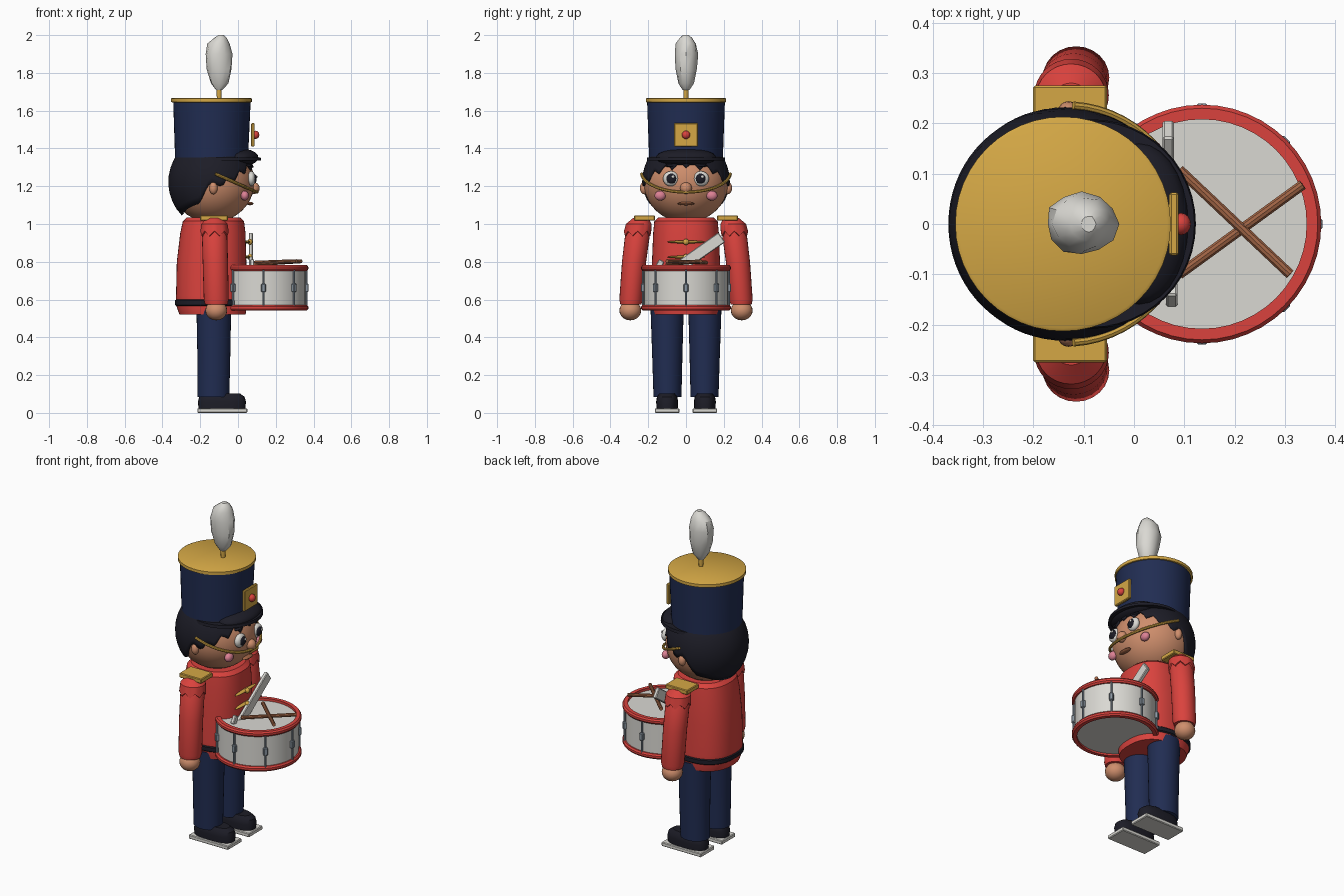
import bpy, bmesh, math, random
from mathutils import Vector

if "Cube" in bpy.data.objects:
    bpy.data.objects.remove(bpy.data.objects["Cube"])
random.seed(4)

def mat(name, r, g, b):
    m = bpy.data.materials.new(name)
    m.diffuse_color = (r, g, b, 1)
    m.use_nodes = True
    m.node_tree.nodes["Principled BSDF"].inputs["Base Color"].default_value = m.diffuse_color
    return m

RED = mat("red", .70, .055, .047)
NAVY = mat("navy", .015, .026, .085)
GOLD = mat("gold", .66, .39, .06)
WHITE = mat("off_white", .70, .69, .65)
SKIN = mat("skin", .62, .27, .15)
DARK = mat("near_black", .012, .012, .02)
STEEL = mat("steel", .25, .30, .35)
WOOD = mat("wood", .36, .13, .06)
PINK = mat("pink", .72, .22, .30)

def finish(name, bm, m):
    bmesh.ops.recalc_face_normals(bm, faces=bm.faces)
    me = bpy.data.meshes.new(name)
    bm.to_mesh(me)
    bm.free()
    me.materials.append(m)
    ob = bpy.data.objects.new(name, me)
    bpy.context.collection.objects.link(ob)
    return ob

def loft(name, secs, m, n=32, p=2.0, wave=0, jitter=0):
    """Stacked superellipse sections (cx, cy, z, rx, ry), capped at both ends."""
    bm = bmesh.new()
    rings = []
    for k, (cx, cy, z, rx, ry) in enumerate(secs):
        ring = []
        for i in range(n):
            a = 2 * math.pi * i / n
            c, s = math.cos(a), math.sin(a)
            x = math.copysign(abs(c) ** (2 / p), c)
            y = math.copysign(abs(s) ** (2 / p), s)
            j = 1 + random.uniform(-jitter, jitter)
            dz = wave * math.cos(8 * a) if k < 2 else 0
            ring.append(bm.verts.new((cx + rx * x * j, cy + ry * y * j, z + dz)))
        rings.append(ring)
    for a, b in zip(rings, rings[1:]):
        for i in range(n):
            bm.faces.new((a[i], a[(i + 1) % n], b[(i + 1) % n], b[i]))
    bm.faces.new(rings[0])
    bm.faces.new(rings[-1])
    return finish(name, bm, m)

def ball(name, loc, size, m, n=20):
    bm = bmesh.new()
    bmesh.ops.create_uvsphere(bm, u_segments=n, v_segments=max(8, n // 2), radius=1)
    for v in bm.verts:
        v.co = Vector([v.co[i] * size[i] for i in range(3)])
    ob = finish(name, bm, m)
    ob.location = loc
    return ob

def box(name, loc, size, m, rx=0, bevel=.004):
    bm = bmesh.new()
    bmesh.ops.create_cube(bm, size=1)
    for v in bm.verts:
        v.co = Vector([v.co[i] * size[i] for i in range(3)])
    bmesh.ops.bevel(bm, geom=bm.edges[:], offset=bevel, segments=1, affect='EDGES')
    ob = finish(name, bm, m)
    ob.location = loc
    ob.rotation_euler.x = rx
    return ob

def rod(name, a, b, r, m, n=10):
    a, b = Vector(a), Vector(b)
    bm = bmesh.new()
    bmesh.ops.create_cone(bm, cap_ends=True, segments=n, radius1=r, radius2=r, depth=(b - a).length)
    ob = finish(name, bm, m)
    ob.location = (a + b) / 2
    ob.rotation_mode = 'QUATERNION'
    ob.rotation_quaternion = (b - a).to_track_quat('Z', 'Y')
    return ob

# Legs, shoes, arms, hands and epaulettes, one per side
for s, side in ((1, "left"), (-1, "right")):
    box(side + "_sole", (-.083, s * .1, .012), (.265, .13, .024), WHITE)
    loft(side + "_shoe", [(-.085, s * .1, z, rx, ry) for z, rx, ry in
         ((.02, .124, .056), (.06, .127, .058), (.085, .12, .054), (.103, .095, .04))], DARK, p=2.6)
    loft(side + "_leg", [(-.13, s * .098, .085, .084, .074), (-.128, s * .099, .3, .087, .08),
                         (-.128, s * .1, .56, .092, .088)], NAVY)
    loft(side + "_arm", [(-.115, s * .292, .575, .06, .056), (-.115, s * .291, .6, .066, .062),
                         (-.12, s * .275, .8, .067, .064), (-.125, s * .252, .98, .067, .066),
                         (-.125, s * .24, 1.025, .045, .045)], RED, 24)
    loft(side + "_shoulder_ruffle", [(-.124, s * .256, .945, .06, .06), (-.124, s * .256, .95, .074, .072),
                                     (-.125, s * .25, 1.0, .07, .068), (-.125, s * .24, 1.032, .04, .04)],
         RED, 32, wave=.013)
    ball(side + "_hand", (-.115, s * .295, .542), (.058, .058, .052), SKIN)
    box(side + "_epaulette", (-.127, s * .22, 1.032), (.147, .11, .028), GOLD)

# Tunic and belt
loft("tunic", [(-.135, 0, .52, .175, .172), (-.14, 0, .57, .188, .182), (-.14, 0, .62, .188, .182),
               (-.14, 0, .8, .184, .18), (-.133, 0, .95, .173, .174), (-.13, 0, 1.015, .162, .168),
               (-.13, 0, 1.035, .14, .145)], RED, 48, 2.4)
loft("belt", [(-.14, 0, .565, .185, .18), (-.14, 0, .572, .194, .188), (-.14, 0, .595, .194, .188),
              (-.14, 0, .602, .185, .18)], DARK, 48, 2.4)
for z in (.825, .905):
    ball("braid", (.05, 0, z), (.014, .1, .008), GOLD, 16)
    ball("button", (.063, 0, z), (.014, .016, .016), GOLD, 14)

# White drum strap
box("strap", (.068, .05, .832), (.022, .34, .062), WHITE, math.radians(35))
box("strap_end", (.075, -.14, .785), (.022, .032, .05), WHITE, math.radians(-30))

# Drum
DX, R = .135, .222
loft("drum_shell", [(DX, 0, .553, R, R), (DX, 0, .767, R, R)], WHITE, 48)
for z in (.557, .767):
    prof = ((-.015, .208), (-.015, .23), (-.006, .237), (.006, .237), (.015, .23), (.015, .208), (-.015, .208))
    bm = bmesh.new()
    rings = [[bm.verts.new((DX + r * math.cos(i * math.pi / 24), r * math.sin(i * math.pi / 24), z + h))
              for i in range(48)] for h, r in prof[:-1]]
    for k in range(6):
        a, b = rings[k], rings[(k + 1) % 6]
        for i in range(48):
            bm.faces.new((a[i], a[(i + 1) % 48], b[(i + 1) % 48], b[i]))
    finish("drum_hoop", bm, RED)
for i in range(8):
    a = i * math.pi / 4
    if abs(i - 4) < 1:      # this one is inside the body
        continue
    x, y = DX + .228 * math.cos(a), .228 * math.sin(a)
    rod("drum_rod", (x, y, .565), (x, y, .76), .006, STEEL, 8)
    lug = box("drum_lug", (x, y, .662), (.022, .024, .045), STEEL)
    lug.rotation_euler.z = a
rod("drumstick", (.09, -.1, .787), (.335, .078, .803), .0105, WOOD)
rod("drumstick", (.09, .108, .795), (.31, -.1, .803), .0105, WOOD)

# Head and face
HX, HZ = -.137, 1.222
ball("head", (HX, 0, HZ), (.224, .225, .214), SKIN, 40)
ball("nose", (.085, 0, 1.19), (.03, .031, .031), SKIN)
ball("mouth", (.064, 0, 1.108), (.018, .045, .009), WOOD, 14)
for s in (1, -1):
    ball("ear", (-.13, s * .222, 1.19), (.022, .022, .033), SKIN, 16)
    ball("eye", (.07, s * .08, 1.24), (.023, .042, .04), WHITE)
    ball("pupil", (.083, s * .078, 1.24), (.016, .028, .028), DARK, 16)
    ball("eye_glint", (.098, s * .078 + .009, 1.25), (.005, .008, .008), WHITE, 10)
    ball("brow", (.058, s * .08, 1.308), (.014, .032, .007), DARK, 12)
    ball("cheek", (.036, s * .137, 1.15), (.022, .03, .026), PINK, 16)

# Hair: a shell whose lower edge depends on the direction around the head
EDGE = ((0, 1.322), (35, 1.30), (55, 1.255), (80, 1.2), (92, 1.225), (108, 1.11), (150, 1.06), (181, 1.045))
def hairline(deg):
    for (a, za), (b, zb) in zip(EDGE, EDGE[1:]):
        if a <= deg <= b:
            return za + (zb - za) * (deg - a) / (b - a)
N, ROWS = 72, 10
bm = bmesh.new()
rows = []
for k in range(ROWS + 1):
    row = []
    for i in range(N):
        deg = (i * 360 / N + 180) % 360 - 180
        zl = hairline(abs(deg))
        if abs(deg) < 78:       # jagged fringe
            zl += (-.022, -.004, .016, .0)[i % 4]
        end = math.acos((zl - HZ) / .245)
        t = .5 + (end - .5) * k / ROWS
        a = math.radians(deg)
        r = .232 * math.sin(t)
        row.append(bm.verts.new((HX + r * math.cos(a), r * math.sin(a), HZ + .245 * math.cos(t))))
    rows.append(row)
for a, b in zip(rows, rows[1:]):
    for i in range(N):
        bm.faces.new((a[i], b[i], b[(i + 1) % N], a[(i + 1) % N]))
bm.faces.new(rows[0])
hair = finish("hair", bm, DARK)
mod = hair.modifiers.new("thickness", 'SOLIDIFY')
mod.thickness, mod.offset = .014, -1

# Chin strap: a swept ring sloping down to the front
cu = bpy.data.curves.new("chin_strap", 'CURVE')
cu.dimensions, cu.bevel_depth, cu.bevel_resolution, cu.use_fill_caps = '3D', .008, 2, True
sp = cu.splines.new('POLY')
sp.points.add(28)
for i, pt in enumerate(sp.points):
    a = math.radians(-86 + 172 * i / 28)
    pt.co = (HX + .238 * math.cos(a), .236 * math.sin(a), 1.168 + .105 * (1 - math.cos(a)), 1)
cu.materials.append(GOLD)
strap = bpy.data.objects.new("chin_strap", cu)
bpy.context.collection.objects.link(strap)

# Hat with brim, visor, badge and plume
loft("hat", [(-.14, 0, 1.345, .193, .195), (-.138, 0, 1.65, .205, .206)], NAVY, 48)
loft("hat_top", [(-.141, 0, 1.643, .205, .205), (-.141, 0, 1.646, .214, .213), (-.141, 0, 1.664, .214, .213),
                 (-.141, 0, 1.668, .207, .207)], GOLD, 48)
loft("brim", [(-.085, 0, 1.336, .208, .208), (-.085, 0, 1.353, .205, .205)], DARK, 48)
ball("visor", (.01, 0, 1.352), (.098, .16, .048), DARK, 28)
box("badge", (.079, 0, 1.472), (.018, .126, .124), GOLD)
ball("badge_gem", (.093, 0, 1.472), (.02, .022, .022), RED, 16)
loft("plume_stem", [(-.1, 0, 1.655, .012, .012), (-.1, 0, 1.74, .014, .014)], GOLD, 12)
loft("plume", [(-.1, 0, 1.71, .018, .018), (-.096, 0, 1.745, .046, .04), (-.1, 0, 1.82, .068, .057),
               (-.104, 0, 1.9, .072, .063), (-.102, 0, 1.955, .057, .053), (-.093, 0, 1.985, .033, .034),
               (-.09, 0, 2.0, .014, .016)], WHITE, 12, jitter=.07)

# Turn the curve into a mesh and shade smoothly with sharp edges kept
bpy.ops.object.select_all(action='DESELECT')
strap.select_set(True)
bpy.context.view_layer.objects.active = strap
bpy.ops.object.convert(target='MESH')
bpy.ops.object.select_all(action='SELECT')
bpy.ops.object.shade_smooth_by_angle(angle=math.radians(35))
